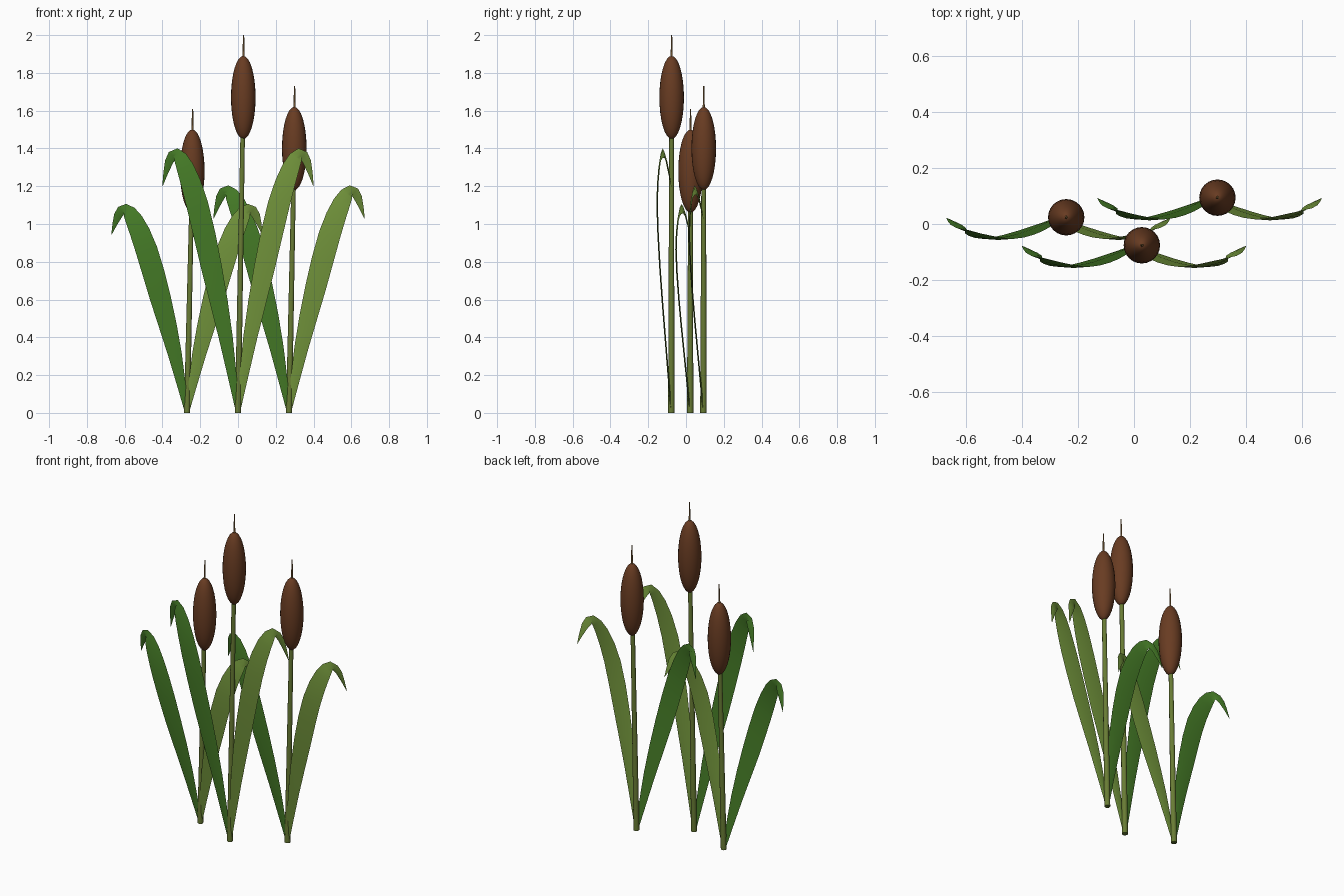
import bpy, bmesh, math
from mathutils import Vector

if "Cube" in bpy.data.objects:
    bpy.data.objects.remove(bpy.data.objects["Cube"])


def material(name, rgb):
    m = bpy.data.materials.new(name)
    m.diffuse_color = (*rgb, 1)
    m.use_nodes = True
    m.node_tree.nodes["Principled BSDF"].inputs["Base Color"].default_value = m.diffuse_color
    return m


STEM = material("stem_green", (0.14, 0.20, 0.035))
DARK = material("dark_leaf", (0.06, 0.20, 0.02))
LIGHT = material("light_leaf", (0.17, 0.30, 0.045))
BROWN = material("head_brown", (0.14, 0.045, 0.016))
TAN = material("spike_tan", (0.27, 0.15, 0.05))


def finish(obj, name, mat, angle=60):
    obj.name = name
    obj.data.materials.append(mat)
    bpy.ops.object.select_all(action='DESELECT')
    obj.select_set(True)
    bpy.context.view_layer.objects.active = obj
    bpy.ops.object.shade_smooth_by_angle(angle=math.radians(angle))


def rod(name, a, b, r1, r2, mat, sides=10):
    a, b = Vector(a), Vector(b)
    bpy.ops.mesh.primitive_cone_add(vertices=sides, radius1=r1, radius2=r2,
                                    depth=(b - a).length, location=(a + b) / 2)
    obj = bpy.context.object
    obj.rotation_euler = Vector((0, 0, 1)).rotation_difference(b - a).to_euler()
    finish(obj, name, mat)


# leaf centre line: outward, depth, height, half width
LEAF = [(0, 0, 0, 0.010), (0.065, -0.032, 0.40, 0.037), (0.140, -0.060, 0.77, 0.055),
        (0.215, -0.075, 1.10, 0.058), (0.280, -0.064, 1.30, 0.046),
        (0.328, -0.046, 1.375, 0.027), (0.365, -0.025, 1.33, 0.022), (0.40, 0, 1.20, 0.001)]


def smooth_path(pts, n):
    p = [Vector(q) for q in pts]
    p = [2 * p[0] - p[1]] + p + [2 * p[-1] - p[-2]]
    out = []
    for i in range(1, len(p) - 2):
        a, b, c, d = p[i - 1:i + 3]
        for k in range(n):
            t = k / n
            out.append(0.5 * (2 * b + (c - a) * t + (2 * a - 5 * b + 4 * c - d) * t * t
                              + (3 * b - a - 3 * c + d) * t ** 3))
    return out + [p[-2]]


def leaf(name, base, side, height, mat):
    pts = smooth_path([(x * side, y, z * height / 1.4, w) for x, y, z, w in LEAF], 2)
    bm = bmesh.new()
    rings = []
    for i, p in enumerate(pts):
        t = pts[min(i + 1, len(pts) - 1)] - pts[max(i - 1, 0)]
        across = Vector((t[2], 0, -t[0])).normalized() * p[3]
        c = Vector(base) + Vector(p[:3])
        # thin lens-shaped section
        th = Vector((0, min(0.004, p[3] * 0.4), 0))
        rings.append([bm.verts.new(c + v) for v in (across, th, -across, -th)])
    for a, b in zip(rings, rings[1:]):
        for k in range(4):
            bm.faces.new((a[k], a[(k + 1) % 4], b[(k + 1) % 4], b[k]))
    bm.faces.new(rings[0])
    bm.faces.new(rings[-1])
    bmesh.ops.recalc_face_normals(bm, faces=bm.faces)
    me = bpy.data.meshes.new(name)
    bm.to_mesh(me)
    bm.free()
    obj = bpy.data.objects.new(name, me)
    bpy.context.collection.objects.link(obj)
    finish(obj, name, mat)


# plants: base x, y, head centre height, leaf height
PLANTS = [(-0.27, 0.022, 1.28, 1.10), (0, -0.078, 1.67, 1.40), (0.27, 0.092, 1.40, 1.20)]
for i, (x, y, hz, lh) in enumerate(PLANTS, 1):
    hx, hy = x + 0.028, y + 0.002
    rod(f"stem_{i}", (x, y, 0), (hx, hy, hz), 0.017, 0.012, STEM)
    # seed head
    bpy.ops.mesh.primitive_uv_sphere_add(segments=24, ring_count=16, location=(hx, hy, hz))
    head = bpy.context.object
    head.scale = (0.065, 0.065, 0.22)
    finish(head, f"seed_head_{i}", BROWN)
    rod(f"spike_{i}", (hx, hy, hz + 0.2), (hx + 0.002, hy, hz + 0.33), 0.006, 0.003, TAN, 8)
    leaf(f"left_leaf_{i}", (x, y, 0), -1, lh, DARK)
    leaf(f"right_leaf_{i}", (x, y, 0), 1, lh, LIGHT)
